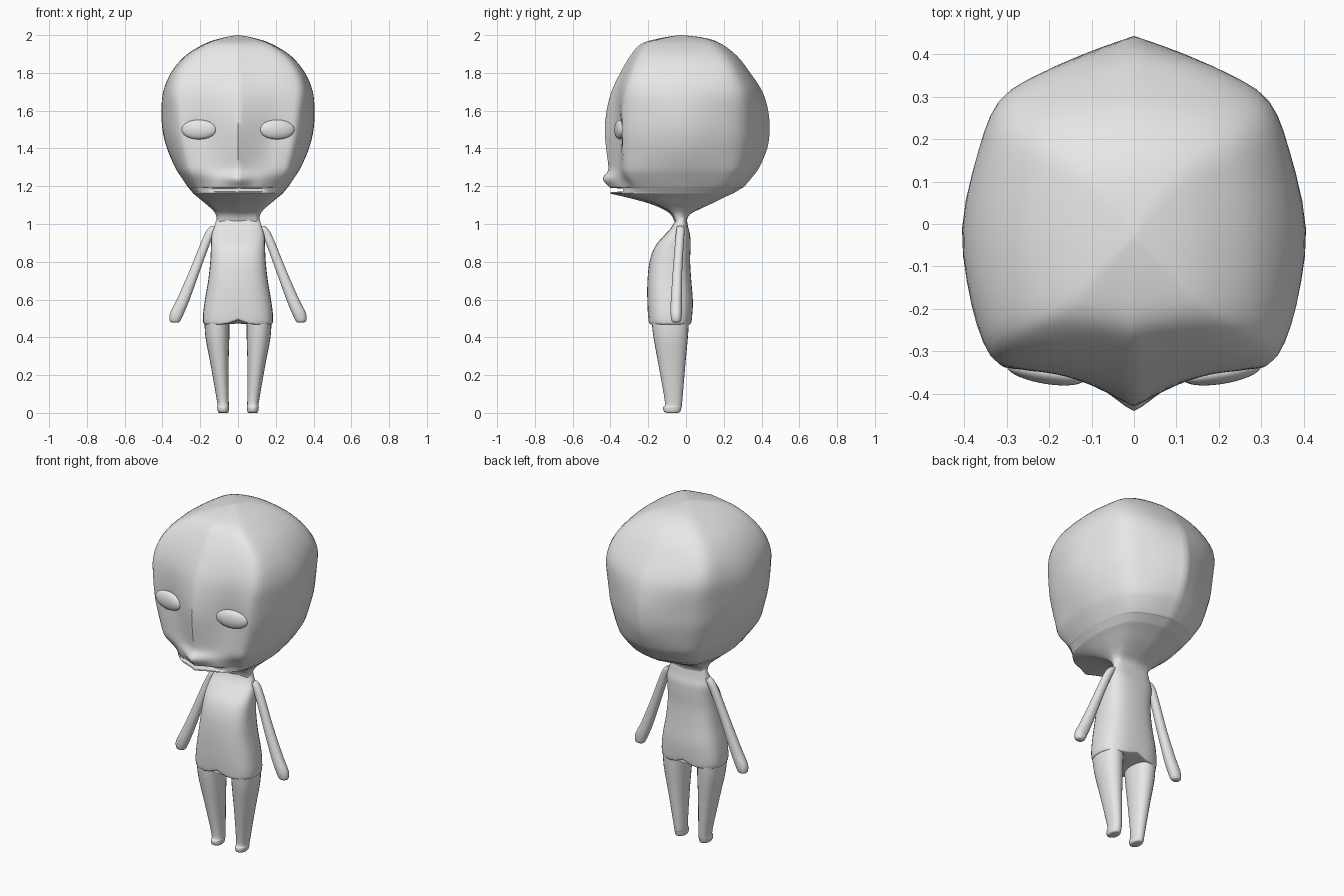
import bpy, bmesh, math

if "Cube" in bpy.data.objects:
    bpy.data.objects.remove(bpy.data.objects["Cube"])

grey = bpy.data.materials.new("plain_grey")
grey.diffuse_color = (0.8, 0.8, 0.8, 1)
grey.use_nodes = True
grey.node_tree.nodes["Principled BSDF"].inputs["Base Color"].default_value = grey.diffuse_color


def smooth(rows, steps):
    """Catmull-Rom curve through tuples of any length."""
    p = [rows[0]] + list(rows) + [rows[-1]]
    out = []
    for i in range(1, len(p) - 2):
        for s in range(steps):
            t = s / steps
            out.append(tuple(
                0.5 * (2 * b + (c - a) * t + (2 * a - 5 * b + 4 * c - d) * t * t
                       + (3 * b - a - 3 * c + d) * t ** 3)
                for a, b, c, d in zip(p[i - 1], p[i], p[i + 1], p[i + 2])))
    return out + [tuple(rows[-1])]


def ramp(x, a, b):
    """Smooth step from 0 at a to 1 at b."""
    t = min(max((x - a) / (b - a), 0), 1)
    return t * t * (3 - 2 * t)


def superellipse(e, n=16):
    """Half section from back (0, 1) round to front (0, -1)."""
    half = []
    for i in range(n + 1):
        a = math.pi * i / n
        s, c = max(math.sin(a), 0), math.cos(a)
        half.append((s ** (2 / e), math.copysign(abs(c) ** (2 / e), c)))
    return half


def finish(bm, name, angle=50):
    bmesh.ops.recalc_face_normals(bm, faces=bm.faces)
    me = bpy.data.meshes.new(name)
    bm.to_mesh(me)
    bm.free()
    me.materials.append(grey)
    ob = bpy.data.objects.new(name, me)
    bpy.context.collection.objects.link(ob)
    bpy.ops.object.select_all(action='DESELECT')
    ob.select_set(True)
    bpy.context.view_layer.objects.active = ob
    bpy.ops.object.shade_smooth_by_angle(angle=math.radians(angle))
    return ob


def loft(name, rows, section_at, steps=4, deform=None, side=1, angle=50):
    """Rows are (z, centre x, half width, front y, back y, y of widest point)."""
    bm = bmesh.new()
    rings = []
    for z, cx, w, yf, yb, cy in smooth(rows, steps):
        half = section_at(z)
        ring = []
        for u, v in half + [(-x, y) for x, y in half[-2:0:-1]]:
            co = (side * (cx + u * w), cy + v * ((yb - cy) if v > 0 else (cy - yf)), z)
            ring.append(bm.verts.new(deform(*co) if deform else co))
        rings.append(ring)
    n = len(rings[0])
    for a, b in zip(rings, rings[1:]):
        for i in range(n):
            bm.faces.new((a[i], a[(i + 1) % n], b[(i + 1) % n], b[i]))
    bm.faces.new(rings[0])
    bm.faces.new(rings[-1])
    return finish(bm, name, angle)


# Head: section with a ridge down the centre, squarer towards crown and jaw
round_half = smooth([(0, 1), (.26, .92), (.5, .82), (.73, .69), (.88, .45), (1, .04),
                     (.93, -.42), (.79, -.74), (.64, -.79), (.45, -.81), (.25, -.88), (0, -1)], 3)
square_half = smooth([(0, 1), (.35, .96), (.65, .88), (.86, .74), (.95, .45), (1, .04),
                      (.98, -.42), (.91, -.74), (.76, -.85), (.5, -.91), (.25, -.95), (0, -1)], 3)
head_profile = [
    (1.01, .112, -.06, .002), (1.05, .118, -.08, .02), (1.08, .14, -.125, .075),
    (1.11, .175, -.20, .14), (1.14, .21, -.31, .20), (1.16, .235, -.395, .245),
    (1.168, .242, -.40, .26), (1.192, .262, -.40, .298), (1.2, .268, -.405, .31),
    (1.25, .302, -.412, .352), (1.3, .333, -.41, .388), (1.4, .376, -.423, .43),
    (1.5, .40, -.43, .443), (1.6, .405, -.42, .435), (1.7, .396, -.395, .405),
    (1.8, .355, -.348, .34), (1.89, .28, -.295, .27), (1.955, .175, -.235, .185),
    (1.985, .085, -.13, .10), (2.0, .005, -.035, -.02)]


def head_section(z):
    k = max(ramp(z, 1.5, 1.85), .6 * (1 - ramp(z, 1.2, 1.42)))
    return [(a + (c - a) * k, b + (d - b) * k)
            for (a, b), (c, d) in zip(round_half, square_half)]


def face_shape(x, y, z):
    if y < -.1:
        # chin sides pulled back, snout bump, shallow eye sockets
        y += .05 * ramp(abs(x), .1, .22) * (1 - ramp(z, 1.18, 1.3)) * ramp(-y, .1, .25)
        y -= .03 * math.exp(-(x / .07) ** 2 - ((z - 1.238) / .03) ** 2)
        y += .01 * math.exp(-((abs(x) - .2) / .09) ** 2 - ((z - 1.48) / .07) ** 2)
        # open mouth slit
        if 1.17 < z < 1.19 and abs(x) < .14:
            y = max(y, -.33)
    return x, y, z


loft("head", [(z, 0, w, f, b, -.03) for z, w, f, b in head_profile], head_section,
     deform=face_shape)

# Torso with a hem over the legs, arched between them
torso_profile = [
    (.468, .17, -.188, .022), (.475, .183, -.198, .03), (.52, .185, -.202, .034),
    (.6, .175, -.205, .036), (.7, .158, -.204, .028), (.8, .147, -.193, .022),
    (.88, .143, -.165, .024), (.94, .14, -.115, .022), (.98, .128, -.08, .012),
    (1.02, .116, -.06, .005), (1.06, .11, -.06, .0)]
torso_half = superellipse(2.8)


def hem_arch(x, y, z):
    return x, y, z + .025 * (1 - ramp(abs(x), .02, .07)) * (1 - ramp(z, .47, .56))


loft("torso", [(z, 0, w, f, b, (f + b) / 2) for z, w, f, b in torso_profile],
     lambda z: torso_half, deform=hem_arch)

# Legs and arms, mirrored by side
leg_rows = [(0, .078, .018, -.09, -.05), (.005, .078, .028, -.115, -.032),
            (.03, .079, .031, -.121, -.024), (.06, .08, .031, -.112, -.02),
            (.25, .097, .047, -.145, -.004), (.4, .109, .063, -.172, .01),
            (.5, .112, .066, -.184, .016)]
arm_rows = [(.478, .331, .014, -.064, -.04), (.488, .333, .028, -.076, -.027),
            (.53, .322, .037, -.082, -.022), (.6, .29, .034, -.08, -.022),
            (.75, .23, .028, -.07, -.02), (.9, .172, .025, -.058, -.012),
            (.965, .142, .024, -.052, -.008), (.99, .125, .018, -.046, -.012)]
limb_half = superellipse(2.2, 12)
for label, side in (("left", 1), ("right", -1)):
    for part, rows in (("leg", leg_rows), ("arm", arm_rows)):
        loft(f"{label}_{part}", [r + ((r[3] + r[4]) / 2,) for r in rows],
             lambda z: limb_half, side=side)

    # Eyes: flattened ovals set into the face, outer corner turned back
    bm = bmesh.new()
    bmesh.ops.create_uvsphere(bm, u_segments=32, v_segments=16, radius=1)
    for v in bm.verts:
        x, y, z = v.co
        v.co = (side * (.207 + x * .092), -.35 + y * .027 + .014 * x, 1.5 + z * .052)
    finish(bm, f"{label}_eye")
